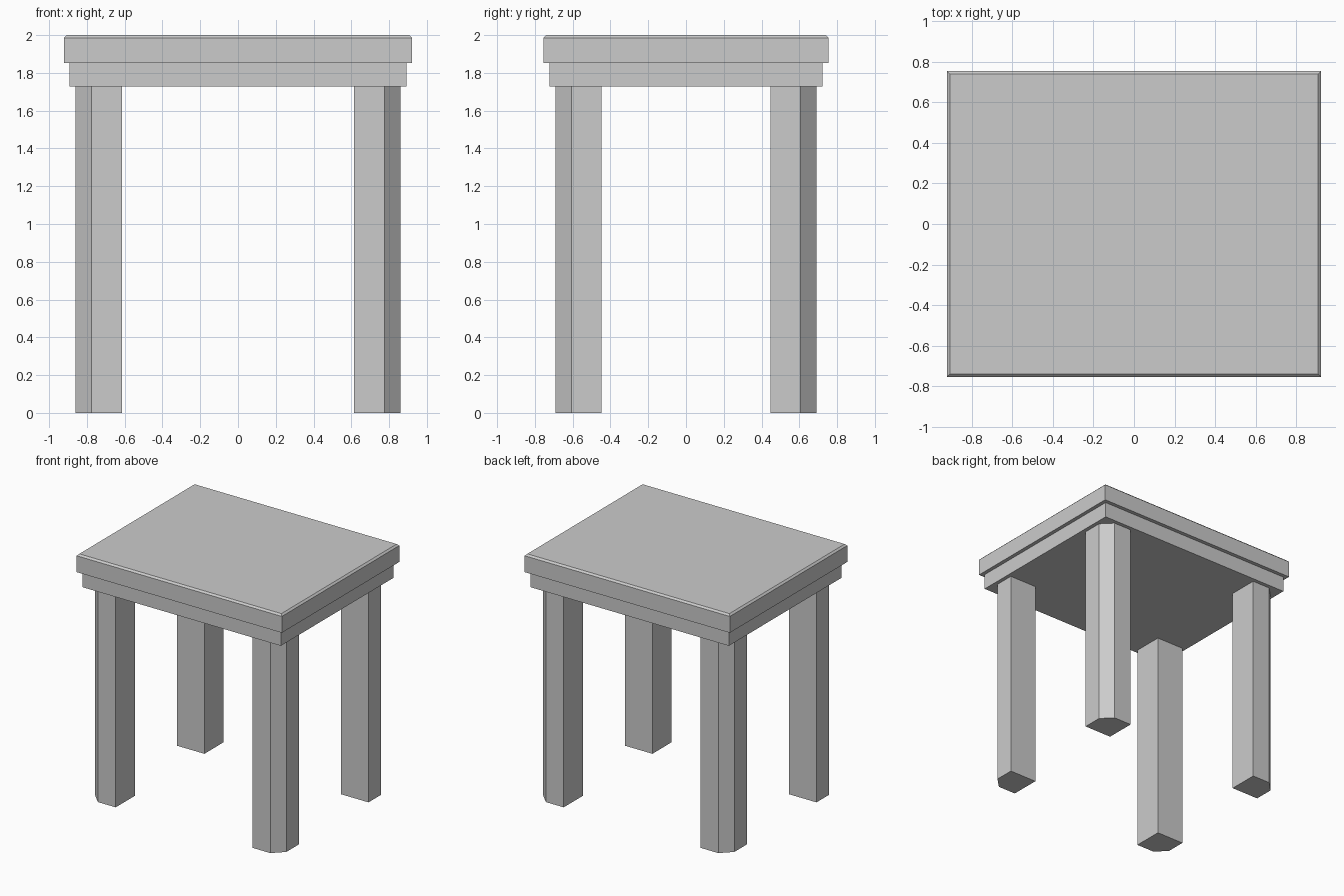
import bpy, bmesh

if "Cube" in bpy.data.objects:
    bpy.data.objects.remove(bpy.data.objects["Cube"])


def prism(name, outline, z0, z1):
    """Extrude a 2D outline upward from z0 to z1."""
    bm = bmesh.new()
    face = bm.faces.new([bm.verts.new((x, y, z0)) for x, y in outline])
    ext = bmesh.ops.extrude_face_region(bm, geom=[face], use_keep_orig=True)
    verts = [v for v in ext["geom"] if isinstance(v, bmesh.types.BMVert)]
    bmesh.ops.translate(bm, verts=verts, vec=(0, 0, z1 - z0))
    bmesh.ops.recalc_face_normals(bm, faces=bm.faces[:])
    mesh = bpy.data.meshes.new(name)
    bm.to_mesh(mesh)
    bm.free()
    obj = bpy.data.objects.new(name, mesh)
    bpy.context.collection.objects.link(obj)
    return obj


def rect(x, y):
    return [(-x, -y), (x, -y), (x, y), (-x, y)]


# Seat slab with a small chamfer around its upper edge
seat = prism("seat", rect(0.922, 0.754), 1.853, 2.0)
bm = bmesh.new()
bm.from_mesh(seat.data)
rim = [e for e in bm.edges if all(v.co.z > 1.99 for v in e.verts)]
bmesh.ops.bevel(bm, geom=rim, offset=0.014, segments=1, affect='EDGES')
bm.to_mesh(seat.data)
bm.free()

# Solid apron under the seat
prism("apron", rect(0.891, 0.723), 1.727, 1.853)

# Four legs, each with its outer corner cut off
X0, X1, Y0, Y1, CUT = 0.615, 0.860, 0.447, 0.692, 0.085
leg = [(X0, Y0), (X1, Y0), (X1, Y1 - CUT), (X1 - CUT, Y1), (X0, Y1)]
for side, sx in (("left", -1), ("right", 1)):
    for end, sy in (("front", -1), ("back", 1)):
        prism(f"{end}_{side}_leg", [(sx * x, sy * y) for x, y in leg], 0, 1.727)
